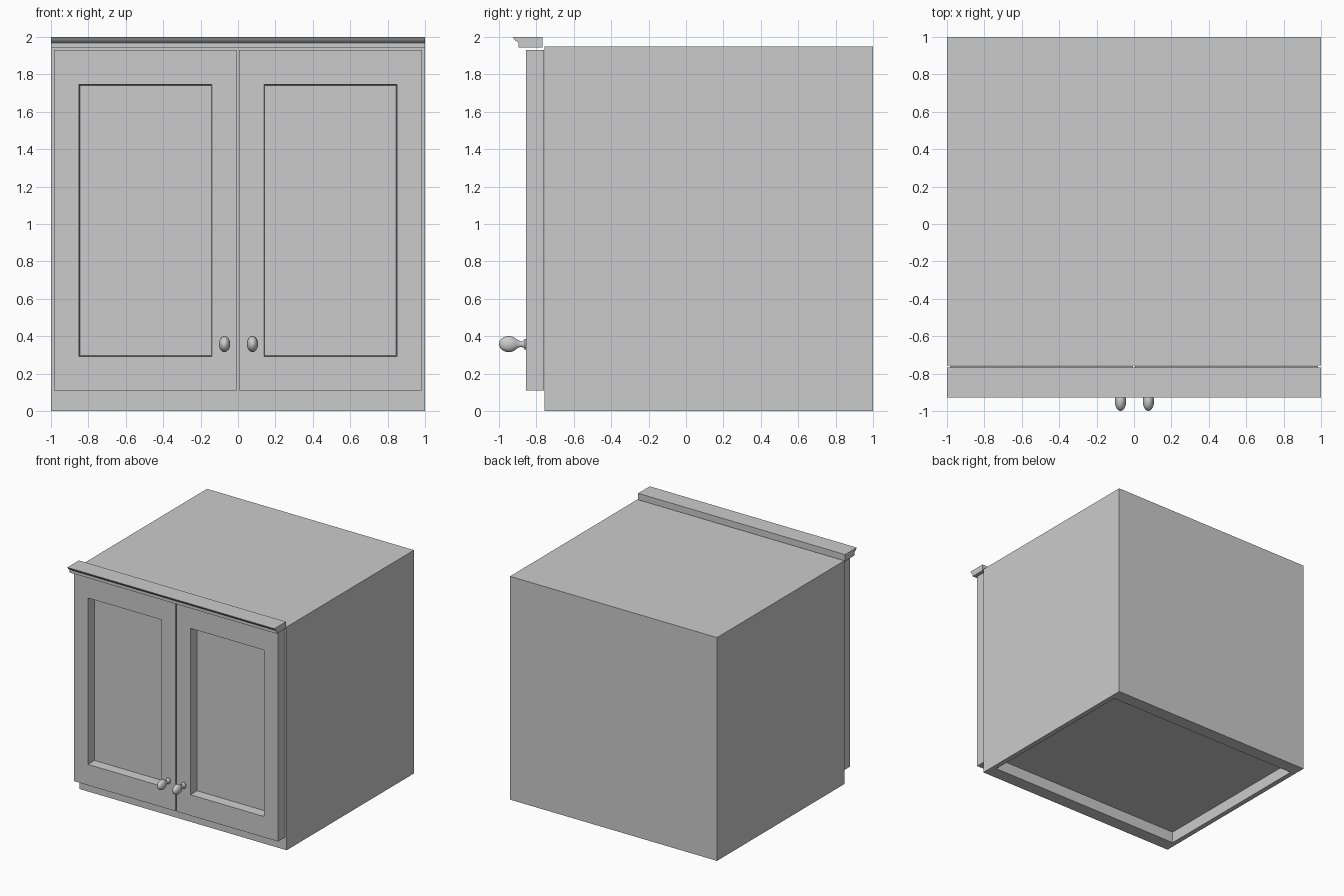
import bpy, bmesh, math

if "Cube" in bpy.data.objects:
    bpy.data.objects.remove(bpy.data.objects["Cube"])

def finish(bm, name):
    bmesh.ops.recalc_face_normals(bm, faces=bm.faces)
    me = bpy.data.meshes.new(name)
    bm.to_mesh(me)
    bm.free()
    ob = bpy.data.objects.new(name, me)
    bpy.context.collection.objects.link(ob)
    return ob

def box(x0, x1, y0, y1, z0, z1):
    bm = bmesh.new()
    bmesh.ops.create_cube(bm, size=1)
    for v in bm.verts:
        v.co = ((x0 + x1) / 2 + v.co.x * (x1 - x0),
                (y0 + y1) / 2 + v.co.y * (y1 - y0),
                (z0 + z1) / 2 + v.co.z * (z1 - z0))
    bm.normal_update()
    return bm

def recess(bm, axis, edges):
    """Inset the face pointing along -axis; edges maps the other axes to (low, high), then push it in."""
    bm.normal_update()
    face = min(bm.faces, key=lambda f: f.normal[axis])
    face = bmesh.ops.inset_region(bm, faces=[face], thickness=0.01)and face
    mid = face.calc_center_median()
    for v in face.verts:
        for a, (lo, hi) in edges.items():
            v.co[a] = lo if v.co[a] < mid[a] else hi
    return face

def push(bm, face, axis, depth, taper=0.0):
    new = bmesh.ops.extrude_discrete_faces(bm, faces=[face])['faces'][0]
    mid = new.calc_center_median()
    for v in new.verts:
        for a in range(3):
            if a == axis:
                v.co[a] += depth
            else:
                v.co[a] += taper if v.co[a] < mid[a] else -taper

# Cabinet body with recessed underside
bm = box(-1, 1, -0.757, 1, 0, 1.95)
f = recess(bm, 2, {0: (-0.956, 0.956), 1: (-0.64, 0.884)})
push(bm, f, 2, 0.1)
finish(bm, "cabinet_body")

# Doors with deep recessed panels
for side, sx in (("left", -1), ("right", 1)):
    xs = sorted((sx * 0.005, sx * 0.985))
    bm = box(xs[0], xs[1], -0.855, -0.76, 0.11, 1.93)
    f = recess(bm, 1, {0: tuple(sorted((sx * 0.14, sx * 0.85))), 2: (0.292, 1.745)})
    push(bm, f, 1, 0.082, 0.005)
    finish(bm, side + "_door")

# Crown moulding: side profile swept across the width
profile = [(-0.767, 2.0), (-0.927, 2.0), (-0.914, 1.982), (-0.895, 1.969),
           (-0.895, 1.943), (-0.767, 1.943)]
bm = bmesh.new()
face = bm.faces.new([bm.verts.new((-1, y, z)) for y, z in profile])
ext = bmesh.ops.extrude_face_region(bm, geom=[face])['geom']
bmesh.ops.translate(bm, vec=(2, 0, 0),
                    verts=[g for g in ext if isinstance(g, bmesh.types.BMVert)])
if not face.is_valid or len(bm.faces) < len(profile) + 2:
    bmesh.ops.holes_fill(bm, edges=bm.edges)
finish(bm, "crown_moulding")

# Knobs: turned profile (radius, y), flattened sideways to an oval
turned = [(0.0, -0.853), (0.028, -0.853), (0.028, -0.862), (0.02, -0.868), (0.015, -0.878),
          (0.017, -0.890), (0.025, -0.905)]
turned += [(0.043 * math.sin(t), -0.948 - 0.052 * math.cos(t))
           for t in [math.radians(d) for d in (125, 108, 90, 72, 54, 36, 18, 0)]]
for name, x in (("left_knob", -0.072), ("right_knob", 0.077)):
    bm = bmesh.new()
    vs = [bm.verts.new((r, y, 0)) for r, y in turned]
    es = [bm.edges.new(p) for p in zip(vs, vs[1:])]
    bmesh.ops.spin(bm, geom=vs + es, cent=(0, 0, 0), axis=(0, 1, 0),
                   angle=2 * math.pi, steps=24)
    bmesh.ops.remove_doubles(bm, verts=bm.verts, dist=0.0005)
    for v in bm.verts:
        v.co = (x + v.co.x * 0.7, v.co.y, 0.358 + v.co.z)
    ob = finish(bm, name)
    bpy.ops.object.select_all(action='DESELECT')
    ob.select_set(True)
    bpy.context.view_layer.objects.active = ob
    bpy.ops.object.shade_smooth_by_angle(angle=math.radians(40))
